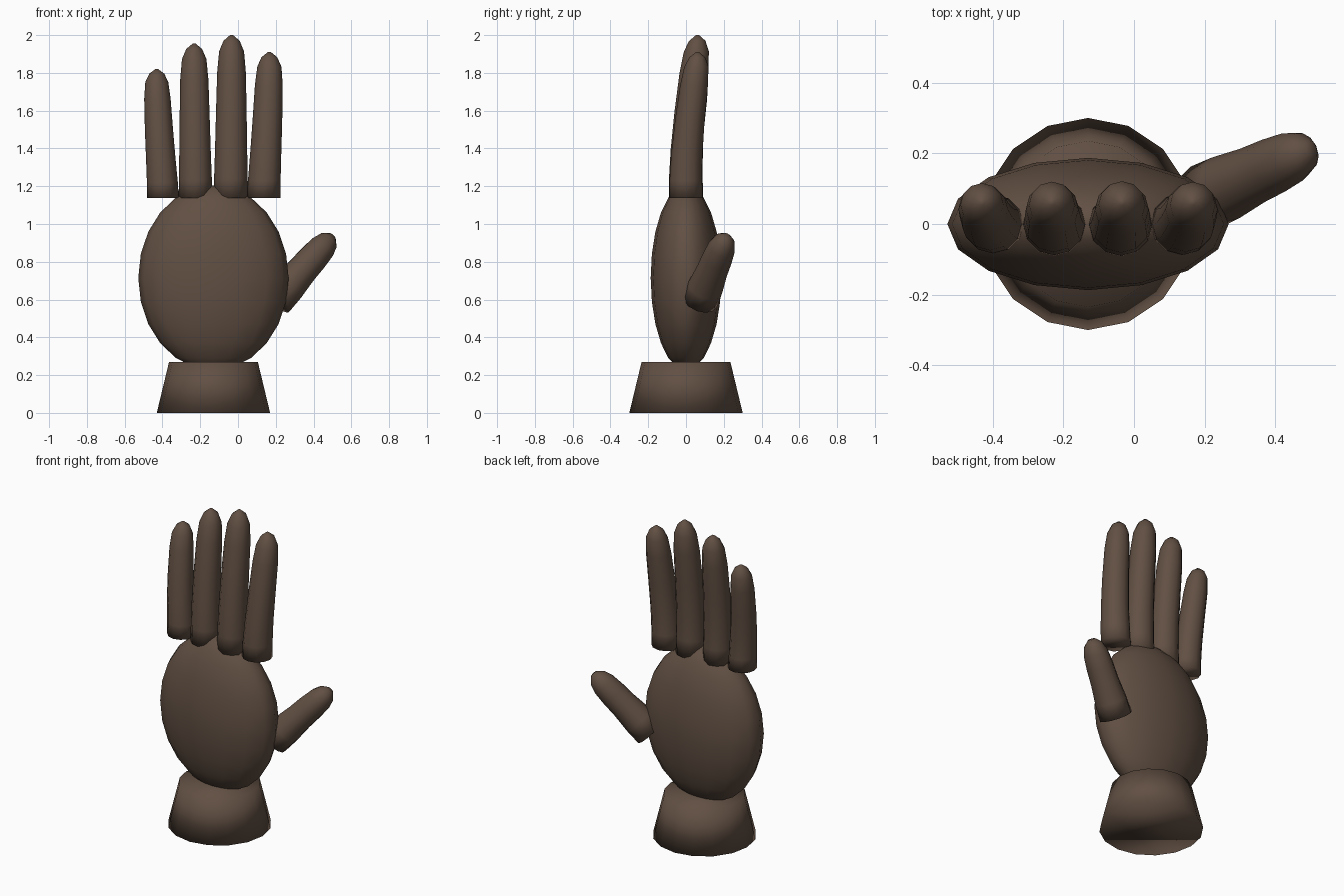
import bpy
import bmesh
import math
from mathutils import Vector, Matrix

if "Cube" in bpy.data.objects:
    bpy.data.objects.remove(bpy.data.objects["Cube"])

brown = bpy.data.materials.new("dark brown")
brown.diffuse_color = (0.12, 0.079, 0.056, 1)
brown.use_nodes = True
brown.node_tree.nodes["Principled BSDF"].inputs["Base Color"].default_value = brown.diffuse_color


def add_object(name, bm):
    bmesh.ops.recalc_face_normals(bm, faces=bm.faces)
    for f in bm.faces:
        f.smooth = True
    mesh = bpy.data.meshes.new(name)
    bm.to_mesh(mesh)
    bm.free()
    mesh.materials.append(brown)
    obj = bpy.data.objects.new(name, mesh)
    bpy.context.collection.objects.link(obj)
    return obj


def loft(name, rings, direction, sides=12):
    """Capped tube through (centre, radius) rings, all square to direction."""
    bm = bmesh.new()
    turn = Vector(direction).to_track_quat('Z', 'Y')
    loops = []
    for centre, r in rings:
        loops.append([bm.verts.new(Vector(centre) + turn @ Vector(
            (r * math.cos(a), r * math.sin(a), 0)))
            for a in (2 * math.pi * i / sides for i in range(sides))])
    for low, high in zip(loops, loops[1:]):
        for i in range(sides):
            j = (i + 1) % sides
            bm.faces.new((low[i], low[j], high[j], high[i]))
    bm.faces.new(loops[0][::-1])
    bm.faces.new(loops[-1])
    return add_object(name, bm)


# Wrist: tapered stump
loft("wrist", [((-0.13, 0, 0), 0.30), ((-0.13, 0, 0.27), 0.235)], (0, 0, 1), 16)

# Palm: flattened ball
bm = bmesh.new()
bmesh.ops.create_uvsphere(bm, u_segments=16, v_segments=12, radius=1,
                          matrix=Matrix.Translation((-0.13, 0, 0.715))
                          @ Matrix.Diagonal((0.398, 0.187, 0.49, 1)))
add_object("palm", bm)

# Fingers: (height share, radius, backward lean, sideways share)
profile = [(0, 0.091, 0, 0), (0.12, 0.089, -0.001, 0.1), (0.3, 0.085, 0.004, 0.35),
           (0.53, 0.081, 0.02, 0.65), (0.77, 0.076, 0.042, 0.9),
           (0.9, 0.066, 0.055, 1), (0.965, 0.043, 0.06, 1), (1, 0.008, 0.061, 1)]
base_z = 1.137
for name, x0, x1, top, size in [("little_finger", -0.397, -0.43, 1.82, 0.92),
                                ("ring_finger", -0.225, -0.232, 1.955, 0.98),
                                ("middle_finger", -0.038, -0.034, 2.0, 1.0),
                                ("index_finger", 0.136, 0.166, 1.91, 0.97)]:
    loft(name, [((x0 + (x1 - x0) * s, y, base_z + (top - base_z) * t), r * size)
                for t, r, y, s in profile], (0, 0, 1))

# Thumb: shorter tube leaning outward and back
start, end = Vector((0.2, 0.075, 0.597)), Vector((0.5, 0.214, 0.937))
thumb = [(0, 0.096), (0.2, 0.094), (0.45, 0.083), (0.65, 0.08), (0.82, 0.073),
         (0.93, 0.056), (1, 0.022)]
loft("thumb", [(start.lerp(end, t), r) for t, r in thumb], end - start)
